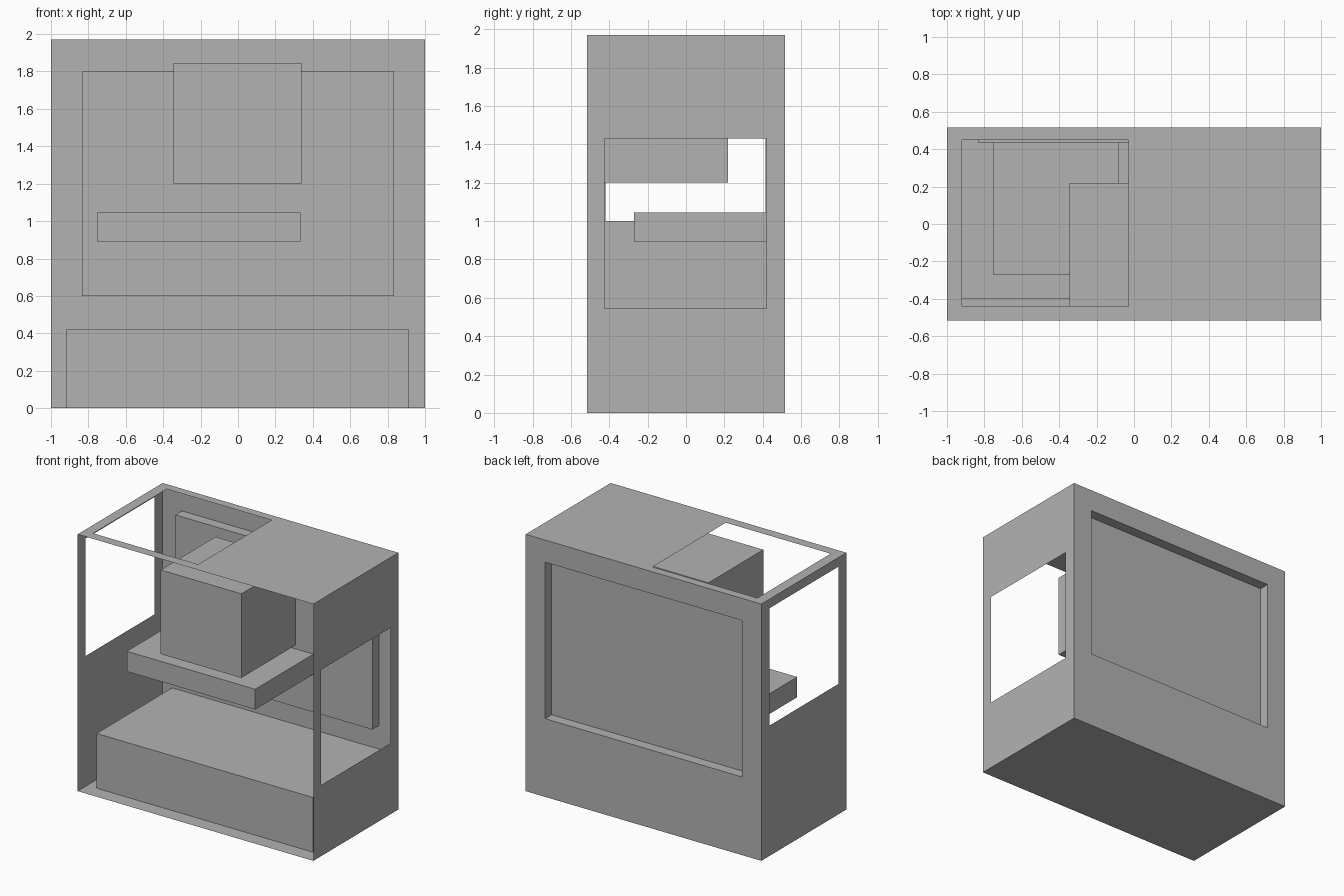
import bpy, bmesh
from mathutils import Vector

cube = bpy.data.objects.get("Cube")
if cube:
    bpy.data.objects.remove(cube, do_unlink=True)

grey = bpy.data.materials.new("plain grey")
grey.use_nodes = True
colour = (0.45, 0.45, 0.45, 1)
grey.diffuse_color = colour
grey.node_tree.nodes["Principled BSDF"].inputs["Base Color"].default_value = colour


def finish(name, bm):
    mesh = bpy.data.meshes.new(name)
    bm.to_mesh(mesh)
    bm.free()
    mesh.materials.append(grey)
    obj = bpy.data.objects.new(name, mesh)
    bpy.context.collection.objects.link(obj)
    return obj


def box(name, low, high, skip=()):
    """Box between two corners; skip lists (axis, sign) sides left open."""
    low, high = Vector(low), Vector(high)
    bm = bmesh.new()
    bmesh.ops.create_cube(bm, size=1)
    bm.normal_update()
    open_sides = [f for f in bm.faces
                  if any(f.normal["xyz".index(a)] * s > 0.5 for a, s in skip)]
    bmesh.ops.delete(bm, geom=open_sides, context='FACES')
    for v in bm.verts:
        v.co = (low + high) / 2 + v.co * (high - low)
    return finish(name, bm)


def panel(name, axis, at, outer, hole, sign):
    """Thin sheet across an axis, with a rectangular opening."""
    bm = bmesh.new()

    def ring(rect):
        u0, u1, v0, v1 = rect
        points = []
        for u, v in ((u0, v0), (u1, v0), (u1, v1), (u0, v1)):
            co = [u, v]
            co.insert("xyz".index(axis), at)
            points.append(bm.verts.new(co))
        return points

    out, inn = ring(outer), ring(hole)
    for i in range(4):
        j = (i + 1) % 4
        face = bm.faces.new((out[i], out[j], inn[j], inn[i]))
        face.normal_update()
        if face.normal["xyz".index(axis)] * sign < 0:
            face.normal_flip()
    return finish(name, bm)


W, D, H = 1.0, 0.515, 1.97
PANE = 0.435      # depth of the recessed rear panel
FRONT, BACK, BOTTOM, TOP = ("y", -1), ("y", 1), ("z", -1), ("z", 1)

# Open-fronted casing of thin sheets
box("floor", (-W, -D, 0), (W, D, H), skip=(FRONT, BACK, TOP, ("x", 1), ("x", -1)))
panel("roof", "z", H, (-W, W, -D, D), (-0.92, -0.03, -0.44, 0.45), 1)
panel("left_wall", "x", W, (-D, D, 0, H), (-0.425, 0.42, 0.545, 1.43), 1)
panel("right_wall", "x", -W, (-D, D, 0, H), (-0.42, 0.415, 1.0, 1.9), -1)
panel("back_wall", "y", D, (-W, W, 0, H), (-0.835, 0.835, 0.6, 1.8), 1)

# Rear recess, open to the back
recess = box("back_recess", (-0.835, PANE, 0.6), (0.835, D, 1.8), skip=(BACK,))
recess.data.flip_normals()

# Contents
box("base_block", (-0.92, -0.4, 0), (0.915, D, 0.42), skip=(BOTTOM, BACK))
box("shelf", (-0.755, -0.27, 0.89), (0.335, PANE, 1.045), skip=(BACK,))
box("upper_block", (-0.345, -0.445, 1.2), (0.34, 0.22, 1.845))
box("support_arm", (-0.085, 0.22, 1.435), (0.085, PANE, 1.605), skip=(FRONT, BACK))
